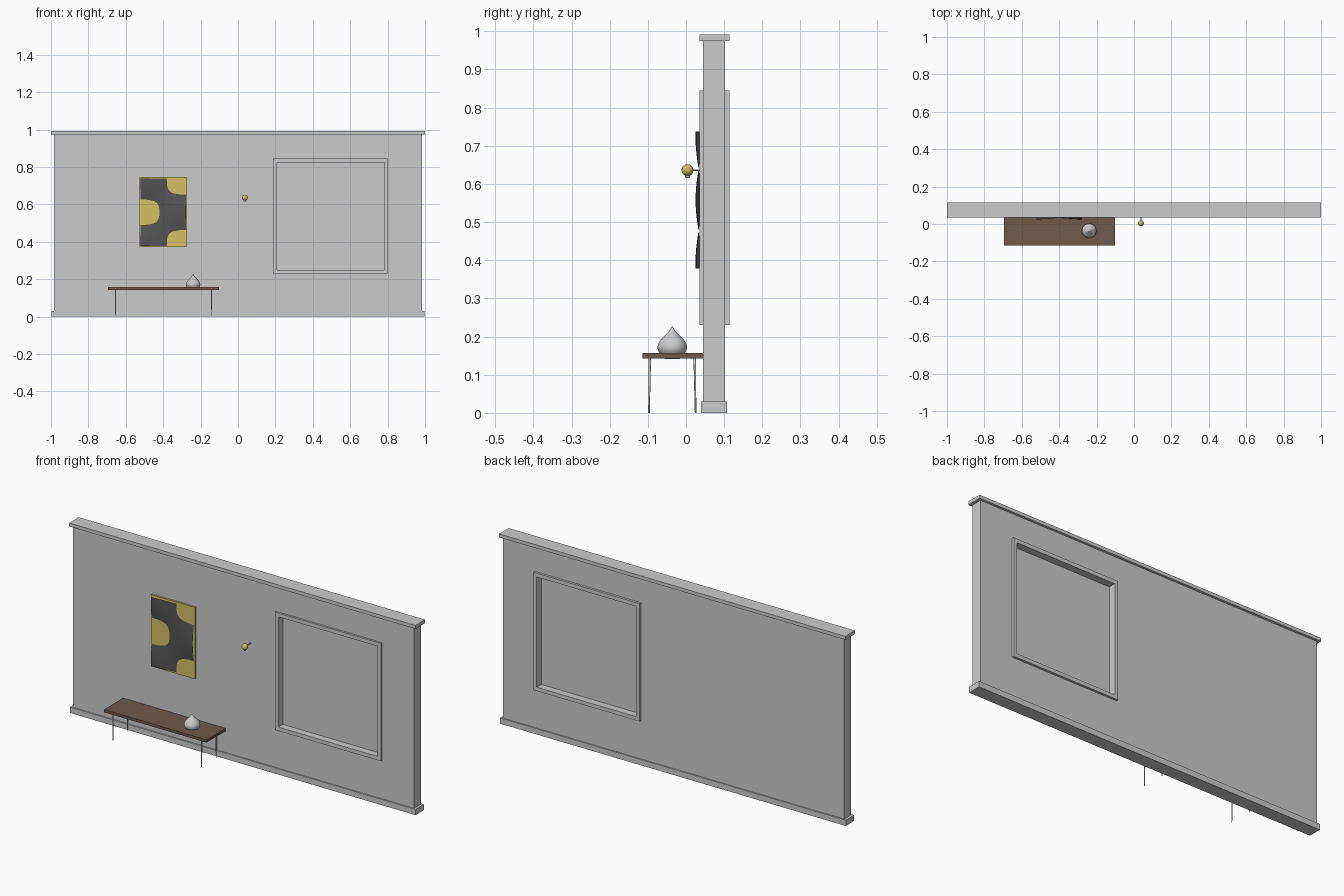
import bpy, bmesh, math
from mathutils import Vector

if "Cube" in bpy.data.objects:
    bpy.data.objects.remove(bpy.data.objects["Cube"])


def material(name, color):
    m = bpy.data.materials.new(name)
    m.diffuse_color = color
    m.use_nodes = True
    m.node_tree.nodes["Principled BSDF"].inputs["Base Color"].default_value = m.diffuse_color
    return m


GOLD = material("gold", (0.66, 0.53, 0.13, 1))
WOOD = material("wood", (0.16, 0.10, 0.07, 1))
DARK = material("dark_canvas", (0.09, 0.09, 0.09, 1))


def finish(name, bm, mat=None, smooth=False):
    bmesh.ops.recalc_face_normals(bm, faces=bm.faces)
    me = bpy.data.meshes.new(name)
    bm.to_mesh(me)
    bm.free()
    ob = bpy.data.objects.new(name, me)
    bpy.context.collection.objects.link(ob)
    if mat:
        me.materials.append(mat)
    if smooth:
        bpy.ops.object.select_all(action='DESELECT')
        bpy.context.view_layer.objects.active = ob
        ob.select_set(True)
        bpy.ops.object.shade_smooth_by_angle(angle=math.radians(40))
    return ob


def box(name, x0, x1, y0, y1, z0, z1, mat=None):
    bm = bmesh.new()
    bmesh.ops.create_cube(bm, size=1)
    for v in bm.verts:
        v.co = ((x0 + x1) / 2 + v.co.x * (x1 - x0),
                (y0 + y1) / 2 + v.co.y * (y1 - y0),
                (z0 + z1) / 2 + v.co.z * (z1 - z0))
    return finish(name, bm, mat)


def ring(name, outer, inner, y0, y1):
    """Rectangular plate with a rectangular opening; rects are x0, x1, z0, z1."""
    bm = bmesh.new()
    loops = []
    for (x0, x1, z0, z1), y in ((outer, y0), (inner, y0), (inner, y1), (outer, y1)):
        loops.append([bm.verts.new((x, y, z))
                      for x, z in ((x0, z0), (x1, z0), (x1, z1), (x0, z1))])
    for a in range(4):
        p, q = loops[a], loops[(a + 1) % 4]
        for i in range(4):
            j = (i + 1) % 4
            bm.faces.new((p[i], p[j], q[j], q[i]))
    return finish(name, bm)


def lathe(name, profile, x, y, n=32, mat=None):
    bm = bmesh.new()
    vs = [bm.verts.new((x + r, y, z)) for r, z in profile]
    es = [bm.edges.new(e) for e in zip(vs, vs[1:])]
    bmesh.ops.spin(bm, geom=vs + es, cent=(x, y, 0), axis=(0, 0, 1),
                   angle=2 * math.pi, steps=n)
    bmesh.ops.remove_doubles(bm, verts=bm.verts, dist=1e-5)
    return finish(name, bm, mat, True)


def rod(name, a, b, r0, r1, n=12, mat=None):
    a, b = Vector(a), Vector(b)
    bm = bmesh.new()
    bmesh.ops.create_cone(bm, cap_ends=True, segments=n, radius1=r0, radius2=r1,
                          depth=(b - a).length)
    rot = Vector((0, 0, 1)).rotation_difference(b - a).to_matrix()
    for v in bm.verts:
        v.co = rot @ v.co + (a + b) / 2
    return finish(name, bm, mat, True)


# Wall with window opening, skirting and cornice
opening = (0.208, 0.782, 0.25, 0.825)
ring("wall", (-0.985, 0.985, 0.0, 0.98), opening, 0.045, 0.102)
box("skirting", -0.998, 0.998, 0.039, 0.108, 0, 0.03)
box("cornice", -1, 1, 0.035, 0.114, 0.974, 0.992)

# Window frame and thin pane
ring("window_frame", (0.188, 0.80, 0.23, 0.845), opening, 0.035, 0.114)
box("window_pane", 0.208, 0.782, 0.072, 0.076, 0.25, 0.825)

# Artwork: gold panel with a rippled sheet passing through it
box("art_panel", -0.526, -0.273, 0.035, 0.046, 0.371, 0.745, GOLD)
bm = bmesh.new()
bmesh.ops.create_grid(bm, x_segments=40, y_segments=60, size=0.5)
for v in bm.verts:
    u, w = v.co.x + 0.5, v.co.y * 0.36
    wave = math.cos(math.pi * u) * math.cos(2 * math.pi * w / 0.325)
    v.co = (-0.521 + 0.242 * u, 0.033 + 0.008 * wave, 0.558 + w)
finish("art_canvas", bm, DARK, True)

# Table: slab on four slim tapered legs
box("table_top", -0.694, -0.102, -0.114, 0.044, 0.143, 0.157, WOOD)
for side, x, dx in (("left", -0.655, 0.001), ("right", -0.142, -0.001)):
    for end, y, dy in (("front", -0.095, -0.002), ("back", 0.023, 0.002)):
        rod(f"table_leg_{end}_{side}", (x + dx, y + dy, 0), (x, y, 0.145), 0.002, 0.0035)

# Pointed vase on the table
lathe("vase", [(0, 0.141), (0.02, 0.141), (0.029, 0.151), (0.036, 0.161),
               (0.039, 0.171), (0.037, 0.181), (0.031, 0.191), (0.021, 0.201),
               (0.011, 0.211), (0.005, 0.219), (0, 0.228)], -0.24, -0.036)

# Wall lamp: gold globe on a thin arm with a small socket
bm = bmesh.new()
bmesh.ops.create_uvsphere(bm, u_segments=24, v_segments=16, radius=0.0155)
bmesh.ops.translate(bm, verts=bm.verts, vec=(0.037, 0.004, 0.636))
finish("lamp_globe", bm, GOLD, True)
rod("lamp_arm", (0.037, 0.046, 0.636), (0.037, 0.004, 0.636), 0.002, 0.002)
rod("lamp_socket", (0.037, 0.004, 0.616), (0.037, 0.004, 0.626), 0.005, 0.009)
rod("lamp_wall_plate", (0.037, 0.046, 0.636), (0.037, 0.042, 0.636), 0.006, 0.006)
